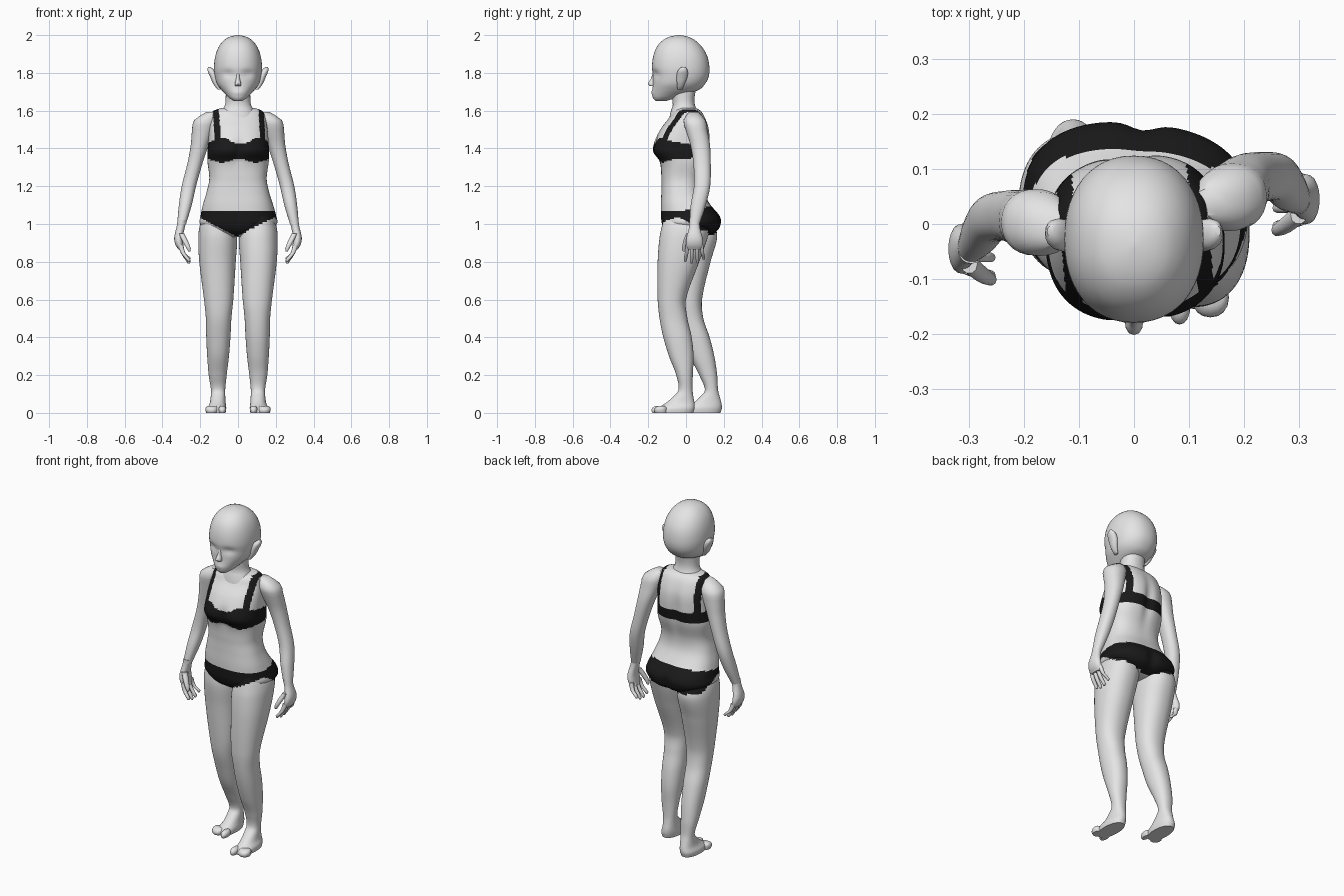
import bpy, bmesh, math
from mathutils import Vector


def material(name, v):
    m = bpy.data.materials.new(name)
    m.diffuse_color = (v, v, v, 1)
    return m


MATS = [material("pale grey skin", 0.78), material("black cloth", 0.01)]


def clamp(t):
    return max(0.0, min(1.0, t))


def bell(t, w):
    return math.exp(-(t / w) ** 2)


def twist(z):
    # hips turn one way, shoulders the other (walking pose)
    return -0.09 + 0.18 * clamp((z - 1.05) / 0.4)


def turn(p, a):
    c, s = math.cos(a), math.sin(a)
    return Vector((p.x * c - p.y * s, p.x * s + p.y * c, p.z))


def sample(rows, step):
    """Smooth interpolation of rows (z, x0, x1, y0, y1) along z."""
    n = len(rows)

    def slope(i, k):
        a, b = rows[max(i - 1, 0)], rows[min(i + 1, n - 1)]
        return (b[k] - a[k]) / (b[0] - a[0])
    out = []
    for i in range(n - 1):
        a, b = rows[i], rows[i + 1]
        dz = b[0] - a[0]
        cnt = max(2, math.ceil(abs(dz) / step))
        for j in range(cnt):
            t = j / cnt
            h = (2*t**3 - 3*t*t + 1, t**3 - 2*t*t + t, 3*t*t - 2*t**3, t**3 - t*t)
            out.append([a[0] + dz * t] + [
                h[0]*a[k] + h[1]*dz*slope(i, k) + h[2]*b[k] + h[3]*dz*slope(i+1, k)
                for k in range(1, 5)])
    return out + [list(rows[-1])]


def loft(name, rows, seg=24, step=0.03, power=2.2, shape=None, cloth=None, side=1):
    bm = bmesh.new()
    rings = []
    for z, x0, x1, y0, y1 in sample(rows, step):
        ring = []
        for i in range(seg):
            a = 2 * math.pi * i / seg
            c, s = math.cos(a), math.sin(a)
            px = math.copysign(abs(c) ** (2 / power), c)
            py = math.copysign(abs(s) ** (2 / power), s)
            p = Vector((side * ((x0 + x1) / 2 + (x1 - x0) / 2 * px),
                        (y0 + y1) / 2 + (y1 - y0) / 2 * py, z))
            ring.append(bm.verts.new(shape(p) if shape else p))
        rings.append(ring)
    for a, b in zip(rings, rings[1:]):
        for i in range(seg):
            j = (i + 1) % seg
            bm.faces.new((a[i], a[j], b[j], b[i]))
    bm.faces.new(rings[0])
    bm.faces.new(rings[-1])
    bmesh.ops.recalc_face_normals(bm, faces=bm.faces)
    if cloth:
        for f in bm.faces:
            p = f.calc_center_median()
            f.material_index = int(cloth(turn(p, -twist(p.z))))
    me = bpy.data.meshes.new(name)
    bm.to_mesh(me)
    bm.free()
    for m in MATS:
        me.materials.append(m)
    me.shade_smooth()
    me.set_sharp_from_angle(angle=math.radians(50))
    ob = bpy.data.objects.new(name, me)
    bpy.context.collection.objects.link(ob)
    return ob


# Clothing rules
def briefs(p):
    k = 0.5 - 0.32 * clamp((p.y + 0.02) / 0.12)
    return 0.935 + k * abs(p.x) < p.z < 1.072 + 0.15 * max(p.y, 0)


def top_and_briefs(p):
    ax = abs(p.x)
    front = clamp(0.5 - p.y / 0.12)
    low = 1.35 - front * 0.025 * bell(ax - 0.09, 0.06)
    high = 1.415 + front * (0.01 + 0.035 * bell(ax - 0.1, 0.05))
    strap = 0.105 < ax < 0.135 and p.z > 1.4
    return low < p.z < high or strap or briefs(p)


# Torso
def torso_shape(p):
    mid = bell(p.x, 0.03)
    if p.y < 0:
        p.y += 0.018 * mid * bell(p.z - 1.39, 0.05)
    else:
        p.y -= 0.014 * mid * (bell(p.z - 1.0, 0.07) + bell(p.z - 1.4, 0.12))
    return turn(p, twist(p.z))


def sym(rows):
    return [(z, -w, w, y0, y1) for z, w, y0, y1 in rows]


loft("torso", sym([
    (1.615, 0.085, -0.04, 0.05), (1.60, 0.128, -0.065, 0.075),
    (1.56, 0.145, -0.09, 0.10), (1.50, 0.155, -0.135, 0.12),
    (1.42, 0.16, -0.172, 0.125), (1.38, 0.163, -0.174, 0.12),
    (1.33, 0.162, -0.14, 0.11), (1.24, 0.152, -0.13, 0.085),
    (1.17, 0.165, -0.13, 0.09), (1.10, 0.186, -0.132, 0.13),
    (1.04, 0.20, -0.13, 0.178), (1.0, 0.203, -0.125, 0.182),
    (0.96, 0.15, -0.105, 0.16), (0.93, 0.06, -0.06, 0.09)]),
    seg=144, step=0.008, power=2.5, shape=torso_shape, cloth=top_and_briefs)

# Neck
loft("neck", sym([(1.74, 0.065, -0.09, 0.06), (1.67, 0.065, -0.075, 0.045),
                  (1.63, 0.069, -0.07, 0.047), (1.60, 0.085, -0.08, 0.06),
                  (1.55, 0.11, -0.09, 0.085)]), seg=32)


# Head with shallow eye sockets
def head_shape(p):
    if p.y < -0.08:
        ax = abs(p.x)
        p.y += 0.012 * bell(ax - 0.052, 0.03) * bell(p.z - 1.795, 0.02)
        p.y -= 0.005 * bell(ax, 0.03) * bell(p.z - 1.695, 0.012)
    return p


loft("head", sym([
    (2.0, 0.006, -0.045, -0.03), (1.992, 0.042, -0.085, 0.01),
    (1.975, 0.072, -0.12, 0.045), (1.94, 0.101, -0.153, 0.083),
    (1.89, 0.12, -0.173, 0.112), (1.83, 0.127, -0.18, 0.124),
    (1.78, 0.122, -0.175, 0.12), (1.74, 0.11, -0.175, 0.10),
    (1.71, 0.088, -0.178, 0.068), (1.685, 0.064, -0.178, -0.0),
    (1.665, 0.044, -0.174, -0.06), (1.65, 0.02, -0.16, -0.11)]),
    seg=48, step=0.012, shape=head_shape)

loft("nose", sym([(1.80, 0.008, -0.176, -0.15), (1.765, 0.011, -0.188, -0.15),
                  (1.74, 0.017, -0.202, -0.15), (1.73, 0.016, -0.19, -0.15)]),
     seg=12, step=0.01)

# Legs and feet: shared widths, separate stride depths
LEG_Z = [1.06, 1.0, .93, .8, .6, .5, .4, .3, .2, .12, .08, .05, .025, 0]
LEG_IN = [.06, .02, .005, .012, .025, .035, .04, .048, .06, .068, .067, .065, .062, .066]
LEG_OUT = [.17, .2, .21, .205, .18, .17, .168, .163, .155, .143, .145, .15, .162, .16]
STRIDE = {
    1: ([-.11, -.125, -.14, -.15, -.15, -.14, -.12, -.09, -.052, -.04, -.075, -.11, -.15, -.155],
        [.10, .13, .115, .07, .0, .008, .03, .04, .036, .035, .04, .045, .045, .038]),
    -1: ([-.08, -.09, -.095, -.08, -.06, -.045, -.015, .02, .07, .10, .07, .035, .0, -.005],
         [.12, .15, .165, .13, .085, .092, .125, .15, .165, .17, .18, .188, .19, .182])}
# Arms: (z, inner x, outer x), centre depth per side
ARM = [(1.592, .11, .17), (1.55, .11, .232), (1.5, .125, .243), (1.42, .155, .25),
       (1.32, .188, .268), (1.2, .222, .298), (1.1, .245, .313), (1.0, .275, .322)]
ARM_R = [.025, .058, .058, .052, .046, .043, .04, .027]
ARM_Y = {1: [.04, .045, .055, .075, .085, .085, .065, .045],
         -1: [-.01, 0, .005, .01, .015, .01, -.015, -.045]}

for s, label in ((1, "left"), (-1, "right")):
    fronts, backs = STRIDE[s]
    loft(label + "_leg", list(zip(LEG_Z, LEG_IN, LEG_OUT, fronts, backs)),
         seg=64, step=0.012, cloth=briefs, side=s)
    # Toes
    ty = fronts[-1]
    for part, x0, x1, y in (("big_toe", .064, .102, ty - .028), ("small_toes", .106, .172, ty - .015)):
        loft(f"{label}_{part}", [
            (.036, x0 + .008, x1 - .008, y + .02, y + .06), (.026, x0, x1, y + .005, y + .07),
            (.012, x0, x1, y, y + .07), (0, x0 + .004, x1 - .004, y + .005, y + .07)],
            seg=16, step=0.01, side=s)
    # Arm
    loft(label + "_arm", [(z, a, b, y - r, y + r) for (z, a, b), r, y in zip(ARM, ARM_R, ARM_Y[s])],
         seg=28, side=s)
    # Hand
    wy = ARM_Y[s][-1]
    loft(label + "_palm", [
        (z, a, b, wy - d, wy + d) for z, a, b, d in (
            (1.02, .272, .32, .027), (.98, .282, .326, .029), (.93, .292, .338, .042),
            (.89, .289, .332, .046), (.865, .286, .315, .038))], seg=20, side=s)
    for f in range(4):
        y, d = wy - .036 + .024 * f, (f - 1.5) * .008
        tip = (.80, .79, .792, .81)[f]
        loft(f"{label}_finger_{f + 1}", [
            (.89, .29, .318, y - .011, y + .011),
            (.845, .278, .302, y + d * .5 - .01, y + d * .5 + .01),
            (tip + .012, .252, .274, y + d - .009, y + d + .009),
            (tip, .255, .265, y + d - .004, y + d + .004)], seg=10, side=s)
    loft(label + "_thumb", [
        (.95, .285, .315, wy - .045, wy - .01), (.91, .265, .295, wy - .06, wy - .03),
        (.87, .25, .272, wy - .067, wy - .045), (.855, .252, .264, wy - .062, wy - .05)],
        seg=10, side=s)
    # Ear
    loft(label + "_ear", [
        (1.832, .146, .158, -.022, -.004), (1.815, .125, .162, -.042, .008),
        (1.78, .108, .148, -.05, .008), (1.74, .1, .13, -.048, -.008),
        (1.712, .09, .108, -.045, -.02)], seg=16, step=0.015, side=s)
